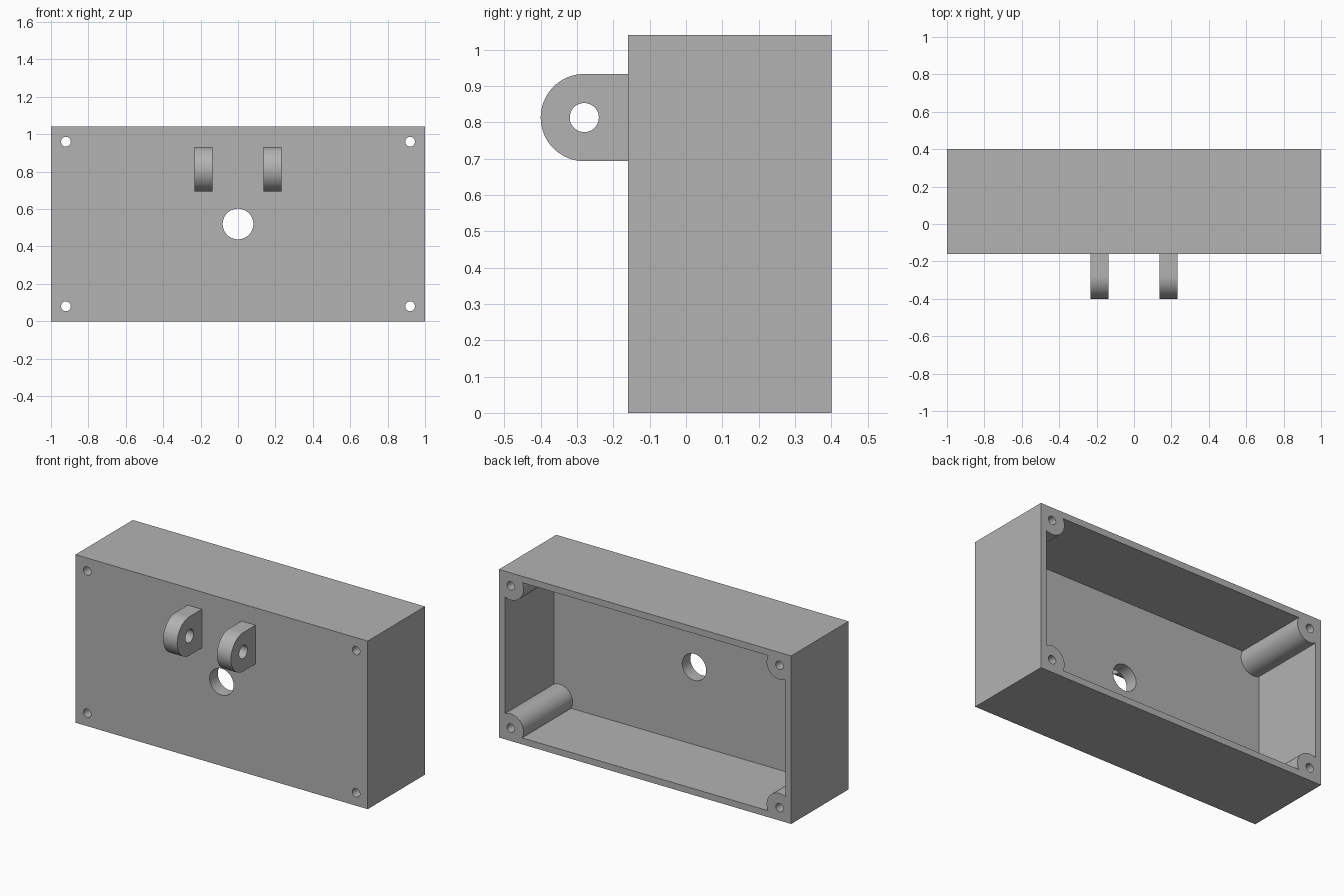
import bpy
from math import radians
from mathutils import Matrix

default = bpy.data.objects.get("Cube")
if default:
    bpy.data.objects.remove(default, do_unlink=True)

WIDTH, HEIGHT = 2.0, 1.04
FRONT, BACK = -0.16, 0.40
WALL, FLOOR = 0.04, 0.08
SCREW_X, SCREW_Z = 0.92, (0.08, 0.96)
LUG_Y, LUG_Z, LUG_R = -0.28, 0.813, 0.12

grey = bpy.data.materials.new("plain_grey")
grey.use_nodes = True
colour = (0.448, 0.448, 0.448, 1)
grey.diffuse_color = colour
grey.node_tree.nodes["Principled BSDF"].inputs["Base Color"].default_value = colour


def block(name, low, high):
    """Axis-aligned box between two corners."""
    bpy.ops.mesh.primitive_cube_add(size=1)
    ob = bpy.context.object
    ob.name = name
    size = [b - a for a, b in zip(low, high)]
    middle = [(a + b) / 2 for a, b in zip(low, high)]
    ob.data.transform(Matrix.Translation(middle) @ Matrix.Diagonal((*size, 1)))
    ob.data.materials.append(grey)
    return ob


def rod(name, radius, depth, centre, axis, sides=64):
    """Cylinder lying along the X or Y axis."""
    bpy.ops.mesh.primitive_cylinder_add(vertices=sides, radius=radius, depth=depth)
    ob = bpy.context.object
    ob.name = name
    turn = Matrix.Rotation(radians(90), 4, "Y" if axis == "X" else "X")
    ob.data.transform(Matrix.Translation(centre) @ turn)
    ob.data.materials.append(grey)
    return ob


def combine(ob, tool, operation):
    """Apply an exact boolean and discard the tool."""
    tool.hide_render = True
    mod = ob.modifiers.new("shape", "BOOLEAN")
    mod.operation, mod.solver, mod.object = operation, "EXACT", tool
    bpy.ops.object.select_all(action="DESELECT")
    bpy.context.view_layer.objects.active = ob
    ob.select_set(True)
    bpy.ops.object.modifier_apply(modifier=mod.name)
    bpy.data.objects.remove(tool, do_unlink=True)


def finish(ob):
    bpy.ops.object.select_all(action="DESELECT")
    bpy.context.view_layer.objects.active = ob
    ob.select_set(True)
    bpy.ops.object.shade_smooth_by_angle(angle=radians(30))


# Hollow case, open at the back, with rounded screw posts left in the corners
case = block("case", (-WIDTH / 2, FRONT, 0), (WIDTH / 2, BACK, HEIGHT))
cavity = block("cavity", (-WIDTH / 2 + WALL, FRONT + FLOOR, WALL),
               (WIDTH / 2 - WALL, BACK + 0.1, HEIGHT - WALL))
corners = [(x, 0.1, z) for x in (-SCREW_X, SCREW_X) for z in SCREW_Z]
for corner in corners:
    combine(cavity, rod("post", 0.088, 1.5, corner, "Y"), "DIFFERENCE")
combine(case, cavity, "DIFFERENCE")

# Screw holes through the posts, and the cable hole in the front panel
for corner in corners:
    combine(case, rod("screw_hole", 0.026, 1.5, corner, "Y", 32), "DIFFERENCE")
combine(case, rod("cable_hole", 0.082, 1.5, (0, 0, HEIGHT / 2), "Y"), "DIFFERENCE")
finish(case)

# Pair of round-nosed hinge lugs on the front
for side, x in (("right", -0.184), ("left", 0.184)):
    half = 0.048
    lug = block(side + "_lug", (x - half, LUG_Y, LUG_Z - LUG_R),
                (x + half, FRONT + 0.01, LUG_Z + LUG_R))
    centre = (x, LUG_Y, LUG_Z)
    combine(lug, rod("nose", LUG_R, 2 * half, centre, "X", 96), "UNION")
    combine(lug, rod("pin_hole", 0.04, 0.5, centre, "X", 48), "DIFFERENCE")
    finish(lug)
